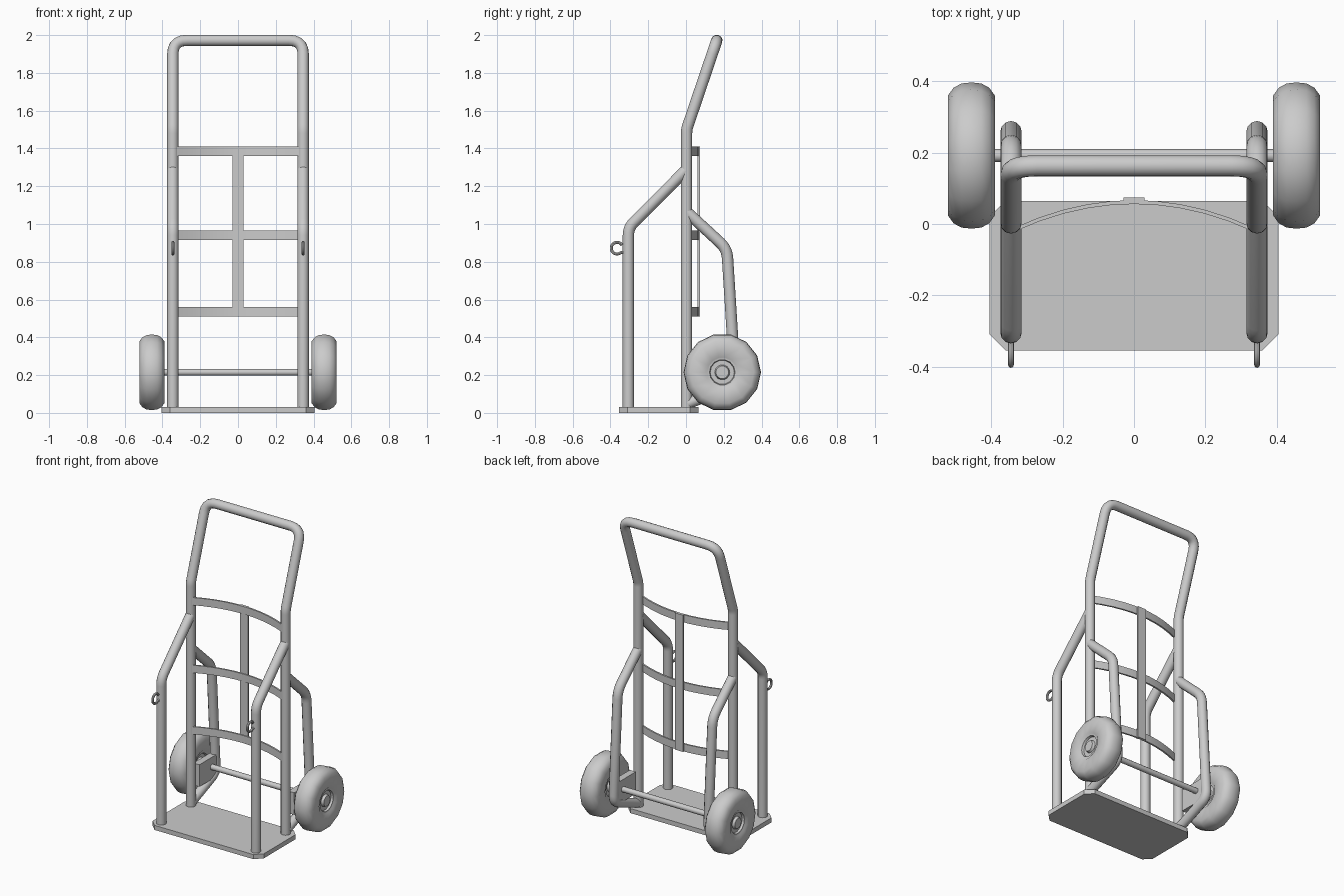
import bpy, bmesh
from math import sin, cos, pi, radians
from mathutils import Vector

if "Cube" in bpy.data.objects:
    bpy.data.objects.remove(bpy.data.objects["Cube"])


def finish(obj, angle=35):
    bpy.ops.object.select_all(action='DESELECT')
    obj.select_set(True)
    bpy.context.view_layer.objects.active = obj
    if obj.type == 'CURVE':
        bpy.ops.object.convert(target='MESH')
    bpy.ops.object.shade_smooth_by_angle(angle=radians(angle))


def from_bmesh(name, bm, angle=35):
    bmesh.ops.recalc_face_normals(bm, faces=bm.faces)
    me = bpy.data.meshes.new(name)
    bm.to_mesh(me)
    bm.free()
    obj = bpy.data.objects.new(name, me)
    bpy.context.collection.objects.link(obj)
    finish(obj, angle)


def rounded(points, radii, steps=5):
    """Polyline with each inner corner replaced by a short curve."""
    p = [Vector(q) for q in points]
    out = [p[0]]
    for i in range(1, len(p) - 1):
        a = p[i] + (p[i - 1] - p[i]).normalized() * radii[i - 1]
        b = p[i] + (p[i + 1] - p[i]).normalized() * radii[i - 1]
        for k in range(steps + 1):
            t = k / steps
            out.append(a * (1 - t) ** 2 + p[i] * 2 * t * (1 - t) + b * t * t)
    return out + [p[-1]]


def tube(name, path, r, res=4):
    cu = bpy.data.curves.new(name, 'CURVE')
    cu.dimensions = '3D'
    cu.bevel_depth, cu.bevel_resolution, cu.use_fill_caps = r, res, True
    sp = cu.splines.new('POLY')
    sp.points.add(len(path) - 1)
    for pt, co in zip(sp.points, path):
        pt.co = (*co, 1)
    obj = bpy.data.objects.new(name, cu)
    bpy.context.collection.objects.link(obj)
    finish(obj, 40)


def prism(name, outline, offset):
    """Extrude a closed outline along an offset vector."""
    bm = bmesh.new()
    face = bm.faces.new([bm.verts.new(p) for p in outline])
    ext = bmesh.ops.extrude_face_region(bm, geom=[face])
    verts = [g for g in ext['geom'] if isinstance(g, bmesh.types.BMVert)]
    bmesh.ops.translate(bm, verts=verts, vec=offset)
    from_bmesh(name, bm)


def box(name, lo, hi):
    prism(name, [(lo[0], lo[1], lo[2]), (hi[0], lo[1], lo[2]),
                 (hi[0], hi[1], lo[2]), (lo[0], hi[1], lo[2])], (0, 0, hi[2] - lo[2]))


def lathe(name, profile, centre, n):
    """Revolve (x, radius) profile about an axis parallel to x."""
    bm = bmesh.new()
    rings = [[bm.verts.new((centre[0] + x, centre[1] + r * cos(2 * pi * k / n),
                            centre[2] + r * sin(2 * pi * k / n))) for k in range(n)]
             for x, r in profile]
    for a, b in zip(rings, rings[1:]):
        for k in range(n):
            j = (k + 1) % n
            bm.faces.new((a[k], a[j], b[j], b[k]))
    bm.faces.new(rings[0])
    bm.faces.new(rings[-1])
    from_bmesh(name, bm, 40)


X, R = 0.345, 0.03

# Main hoop frame with tilted handle
tube("main_frame", rounded(
    [(-X, 0.003, 0.02), (-X, 0.003, 1.5), (-X, 0.163, 1.972),
     (X, 0.163, 1.972), (X, 0.003, 1.5), (X, 0.003, 0.02)],
    [0.02, 0.075, 0.075, 0.02]), R)

# Toe plate with clipped corners
w, c = 0.405, 0.045
prism("toe_plate", [(-w, -0.355 + c, 0), (-w + c, -0.355, 0), (w - c, -0.355, 0),
                    (w, -0.355 + c, 0), (w, 0.065 - c, 0), (w - c, 0.065, 0),
                    (-w + c, 0.065, 0), (-w, 0.065 - c, 0)], (0, 0, 0.03))

# Bowed cross slats and centre strip
xs = [-0.33 + 0.66 * k / 10 for k in range(11)]
bow = lambda x, top: top - 0.075 * (x / 0.33) ** 2
for i, z in enumerate((0.51, 0.915, 1.36)):
    prism(f"back_slat_{i + 1}", [(x, bow(x, 0.056), z) for x in xs] +
          [(x, bow(x, 0.067), z) for x in reversed(xs)], (0, 0, 0.05))
box("centre_strip", (-0.03, 0.062, 0.51), (0.03, 0.074, 1.41))

# Axle
AY, AZ = 0.192, 0.215
lathe("axle", [(-0.42, 0.018), (0.42, 0.018)], (0, AY, AZ), 12)

# Wheel half profile: hub cap, recess, rim, tyre
half = [(0.058, 0.012), (0.058, 0.034), (0.042, 0.04), (0.042, 0.064), (0.056, 0.068),
        (0.056, 0.08), (0.064, 0.09), (0.066, 0.168), (0.05, 0.19), (0.028, 0.202)]
profile = [(-x, r) for x, r in half] + [(0, 0.205)] + half[::-1]

for side, s in (("left", -1), ("right", 1)):
    x = s * X
    # Front post sloping back into the frame
    tube(f"{side}_front_post", rounded(
        [(x, -0.305, 0.02), (x, -0.305, 0.98), (x, -0.003, 1.283)], [0.04]), R)
    # Rear support down past the axle and back to the foot
    tube(f"{side}_rear_support", rounded(
        [(x, 0.003, 1.065), (x, 0.217, 0.868), (x, 0.262, 0.15), (x, 0.01, 0.05)],
        [0.05, 0.05]), R)
    # Axle bracket
    box(f"{side}_axle_bracket", (x - 0.022, 0.06, 0.135), (x + 0.022, 0.255, 0.28))
    # Wheel
    lathe(f"{side}_wheel", profile, (s * 0.456, AY, AZ), 14)
    # Open hook on the front post
    arc = [(x, -0.365 + 0.031 * cos(radians(a)), 0.872 + 0.031 * sin(radians(a)))
           for a in range(30, 311, 20)]
    tube(f"{side}_hook", arc + [(x, -0.32, 0.852)], 0.008, 2)
